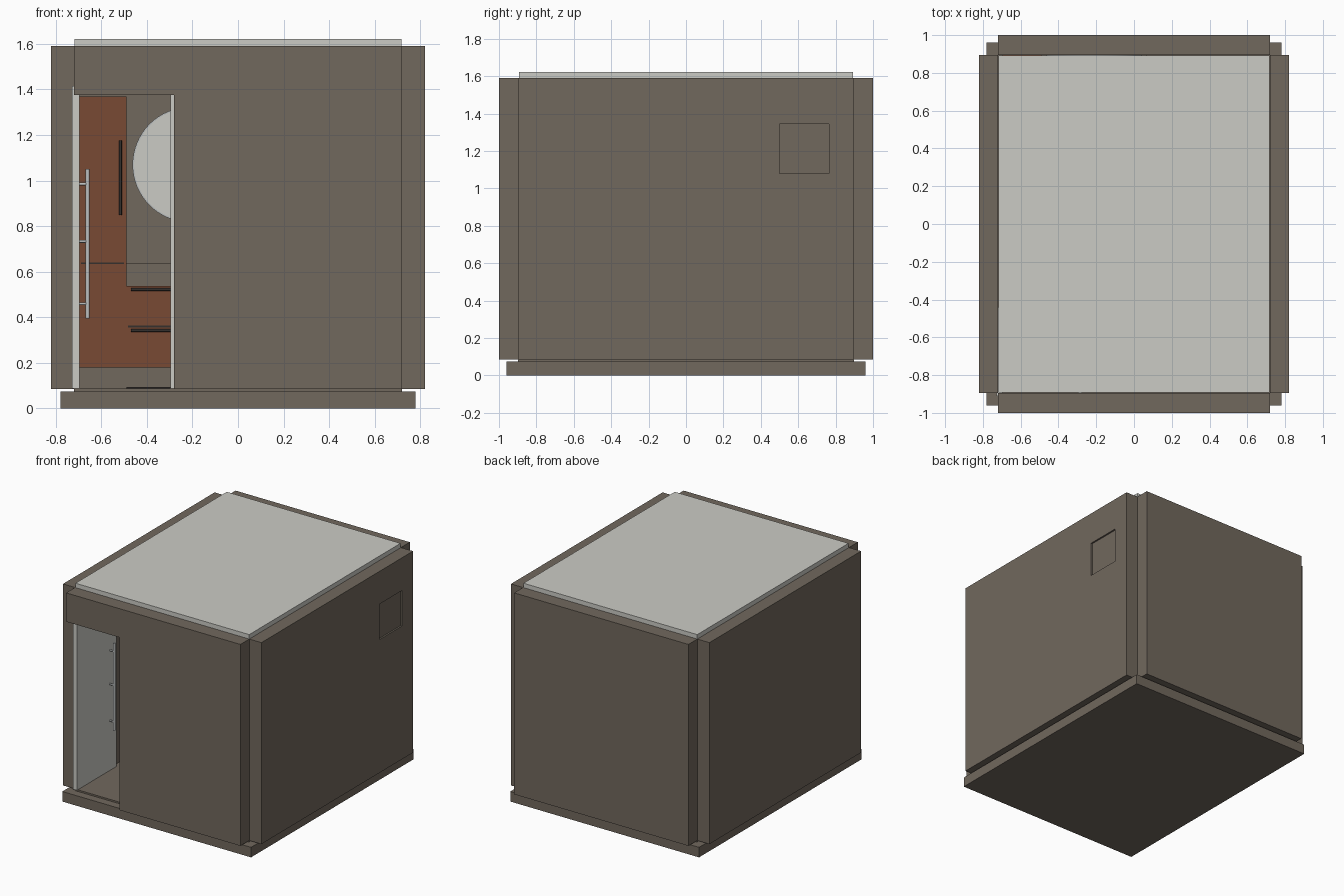
import bpy, math
from mathutils import Vector

if "Cube" in bpy.data.objects:
    bpy.data.objects.remove(bpy.data.objects["Cube"])


def material(name, rgb):
    m = bpy.data.materials.new(name)
    m.diffuse_color = (*rgb, 1)
    m.use_nodes = True
    m.node_tree.nodes["Principled BSDF"].inputs["Base Color"].default_value = m.diffuse_color
    return m


TAUPE = material("taupe", (0.165, 0.138, 0.110))
LIGHT = material("light grey", (0.60, 0.60, 0.56))
WOOD = material("red brown wood", (0.19, 0.068, 0.033))
DARK = material("dark bronze", (0.035, 0.03, 0.027))
STEEL = material("steel", (0.50, 0.52, 0.52))


def finish(ob, name, mat):
    ob.name = name
    ob.data.materials.append(mat)
    return ob


def box(name, x, y, z, mat):
    """Box from (min, max) ranges on each axis."""
    bpy.ops.mesh.primitive_cube_add(
        size=1, location=[(a + b) / 2 for a, b in (x, y, z)])
    ob = bpy.context.object
    ob.scale = [b - a for a, b in (x, y, z)]
    bpy.ops.object.transform_apply(location=False, rotation=False, scale=True)
    return finish(ob, name, mat)


def rod(name, p, q, r, mat, sides=16):
    """Cylinder running from p to q."""
    p, q = Vector(p), Vector(q)
    d = q - p
    bpy.ops.mesh.primitive_cylinder_add(
        vertices=sides, radius=r, depth=d.length, location=(p + q) / 2,
        rotation=d.to_track_quat('Z', 'Y').to_euler())
    bpy.ops.object.shade_smooth_by_angle(angle=math.radians(40))
    return finish(bpy.context.object, name, mat)


def cut(ob, cutter):
    mod = ob.modifiers.new("cut", 'BOOLEAN')
    mod.object = cutter
    mod.solver = 'EXACT'
    cutter.hide_render = True
    cutter.hide_viewport = True
    cutter.display_type = 'WIRE'


# Base and floor
box("base_slab", (-.78, .78), (-.96, .96), (0, .075), TAUPE)
box("floor", (-.719, .719), (-.899, .899), (.075, .087), TAUPE)

# Outer walls, leaving open notches at the corners
Z = (.085, 1.59)
box("left_wall", (-.82, -.72), (-.895, .895), Z, TAUPE)
right = box("right_wall", (.72, .82), (-.895, .895), Z, TAUPE)
box("back_wall", (-.72, .72), (.895, 1), Z, TAUPE)

# Front wall: an L shaped profile around the doorway
profile = [(-.72, 1.375), (-.28, 1.375), (-.28, .085),
           (.72, .085), (.72, 1.59), (-.72, 1.59)]
n = len(profile)
mesh = bpy.data.meshes.new("front_wall")
mesh.from_pydata(
    [(x, y, z) for y in (-1, -.895) for x, z in profile], [],
    [tuple(range(n)), tuple(range(2 * n - 1, n - 1, -1))] +
    [(i, i + n, (i + 1) % n + n, (i + 1) % n) for i in range(n)])
front = bpy.data.objects.new("front_wall", mesh)
bpy.context.collection.objects.link(front)
finish(front, "front_wall", TAUPE)

# Shallow hatch recess in the right wall
cut(right, box("hatch_cutter", (.808, .9), (.50, .765), (1.08, 1.345), TAUPE))

# Roof
box("ceiling_panel", (-.718, .718), (-.893, .893), (1.53, 1.622), LIGHT)

# Door leaf opened inwards, and the opposite jamb
box("door_leaf", (-.728, -.695), (-.91, -.44), (.087, 1.415), LIGHT)
box("door_jamb", (-.297, -.276), (-.93, -.87), (.087, 1.375), LIGHT)
rod("door_handle_bar", (-.66, -.52, .395), (-.66, -.52, 1.05), .009, STEEL)
for z in (.46, .733, .985):
    rod("door_handle_post", (-.696, -.52, z), (-.66, -.52, z), .006, STEEL)

# Tall cabinet with two doors
box("tall_cabinet", (-.695, -.49), (.52, .895), (.18, 1.37), WOOD)
box("tall_cabinet_gap", (-.69, -.50), (.516, .53), (.634, .641), DARK)
rod("tall_cabinet_handle", (-.516, .50, .85), (-.516, .50, 1.175), .006, DARK)

# Vanity with two drawers and counter
box("vanity", (-.489, .07), (.52, .895), (.18, .537), WOOD)
box("vanity_counter", (-.489, .07), (.53, .895), (.537, .637), TAUPE)
box("drawer_gap", (-.482, .063), (.516, .53), (.356, .363), DARK)
for z in (.522, .342):
    rod("drawer_handle", (-.47, .50, z), (.05, .50, z), .006, DARK)

# Round mirror with rim
rod("mirror_rim", (-.21, .896, 1.07), (-.21, .872, 1.07), .253, STEEL, 64)
rod("mirror", (-.21, .88, 1.07), (-.21, .866, 1.07), .246, LIGHT, 64)

# Floor drain strip
box("floor_drain", (-.49, -.10), (.30, .36), (.085, .095), DARK)
